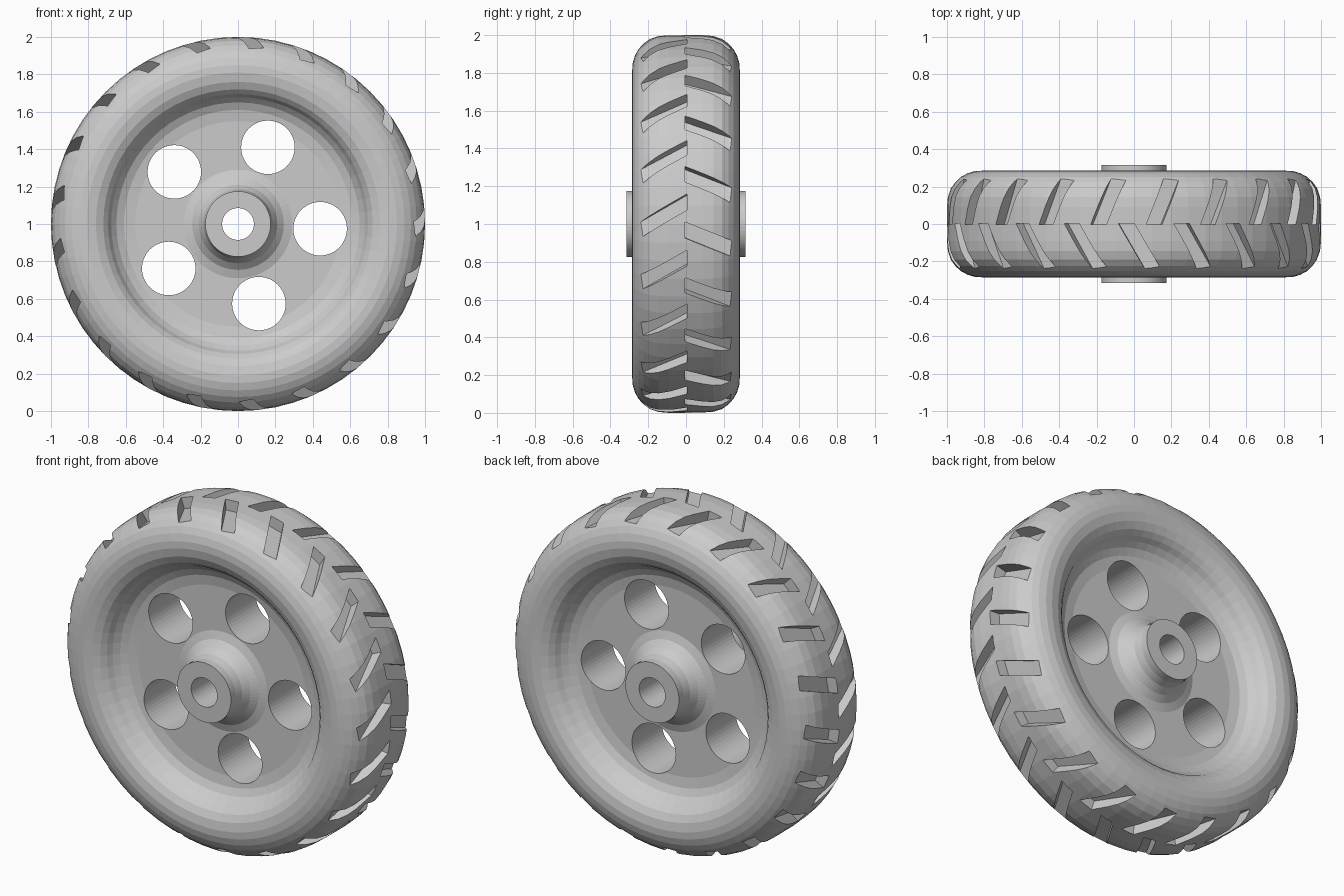
import bpy, bmesh
from math import cos, sin, radians, pi, tau

if "Cube" in bpy.data.objects:
    bpy.data.objects.remove(bpy.data.objects["Cube"])

SEG = 64


def make_object(name, bm):
    bmesh.ops.recalc_face_normals(bm, faces=bm.faces)
    me = bpy.data.meshes.new(name)
    bm.to_mesh(me)
    bm.free()
    ob = bpy.data.objects.new(name, me)
    bpy.context.collection.objects.link(ob)
    return ob


# Wheel: half profile (radius, y) from bore to tread, mirrored and revolved about y
half = [(0.085, 0.315), (0.175, 0.315), (0.175, 0.27), (0.185, 0.225),
        (0.21, 0.185), (0.245, 0.155), (0.29, 0.14), (0.55, 0.14),
        (0.61, 0.15), (0.65, 0.17), (0.678, 0.2), (0.695, 0.23),
        (0.72, 0.256), (0.76, 0.276), (0.81, 0.285), (0.85, 0.283),
        (0.89, 0.271), (0.925, 0.252), (0.955, 0.225), (0.98, 0.19),
        (0.995, 0.145), (1.0, 0.09)]
profile = half + [(r, -y) for r, y in reversed(half)]
bm = bmesh.new()
rings = []
for i in range(SEG):
    a = tau * i / SEG
    rings.append([bm.verts.new((r * cos(a), y, 1 + r * sin(a))) for r, y in profile])
n = len(profile)
for i in range(SEG):
    p, q = rings[i], rings[(i + 1) % SEG]
    for j in range(n):
        k = (j + 1) % n
        bm.faces.new((p[j], p[k], q[k], q[j]))
wheel = make_object("wheel", bm)


# Cutters: prisms lofted between two matching loops
def loft(bm, lower, upper):
    a = [bm.verts.new(v) for v in lower]
    b = [bm.verts.new(v) for v in upper]
    bm.faces.new(a[::-1])
    bm.faces.new(b)
    for i in range(len(a)):
        j = (i + 1) % len(a)
        bm.faces.new((a[i], a[j], b[j], b[i]))


def groove(bm, angle, side, slant, width=0.085, floor=0.935):
    outer, inner, h = 0.255 * side, -0.004 * side, width / 2
    flat = [(-h, inner), (h, inner), (h - slant, outer), (-h - slant, outer)]
    place = lambda r, t, y: (r * cos(angle) - t * sin(angle), y,
                             1 + r * sin(angle) + t * cos(angle))
    loft(bm, [place(floor, t, y) for t, y in flat],
         [place(1.1, t, y) for t, y in flat])


bm = bmesh.new()
# Tread grooves, staggered left and right
for i in range(21):
    step = tau * i / 21
    groove(bm, radians(92.4) + step, -1, 0.15)
    groove(bm, radians(101) + step, 1, 0.105)
# Five round holes through the disc
for i in range(5):
    a = radians(-3.3 + 72 * i)
    cx, cz = 0.44 * cos(a), 1 + 0.44 * sin(a)
    circle = [(cx + 0.143 * cos(tau * k / 48), cz + 0.143 * sin(tau * k / 48))
              for k in range(48)]
    loft(bm, [(x, -0.3, z) for x, z in circle], [(x, 0.3, z) for x, z in circle])
cutter = make_object("tread_and_hole_cutter", bm)
cutter.hide_render = True
cutter.hide_viewport = False
cutter.display_type = 'WIRE'

mod = wheel.modifiers.new("cut", 'BOOLEAN')
mod.operation = 'DIFFERENCE'
mod.solver = 'EXACT'
mod.object = cutter

# Apply the cut and drop the cutter
bpy.context.view_layer.objects.active = wheel
wheel.select_set(True)
bpy.ops.object.modifier_apply(modifier=mod.name)
bpy.data.objects.remove(cutter)
